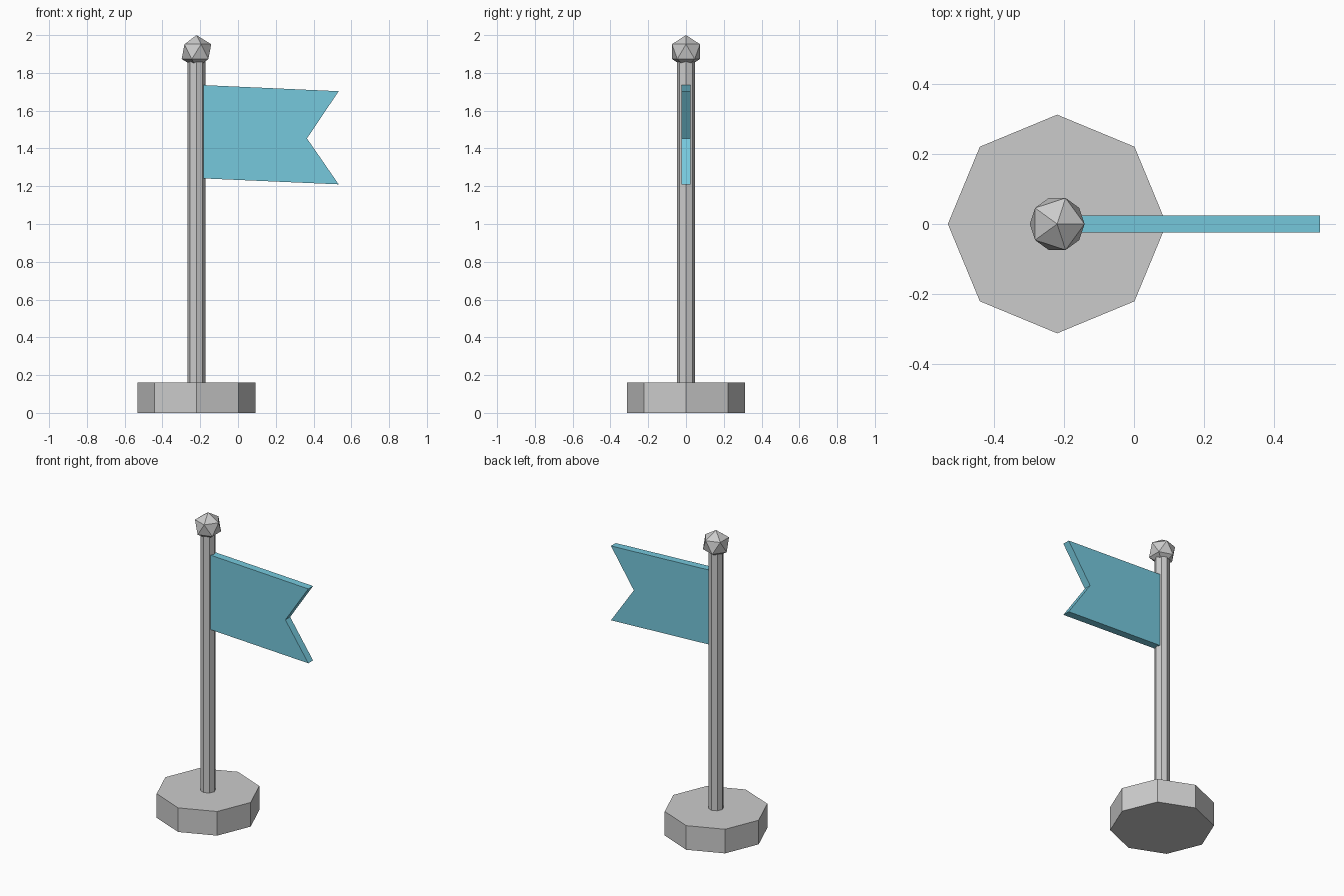
import bpy, bmesh

if "Cube" in bpy.data.objects:
    bpy.data.objects.remove(bpy.data.objects["Cube"])

POLE_X = -0.22


def octagon(name, radius, z0, z1):
    """Upright eight-sided prism with corners on the x and y axes."""
    bpy.ops.mesh.primitive_cylinder_add(vertices=8, radius=radius, depth=z1 - z0,
                                        location=(POLE_X, 0, (z0 + z1) / 2))
    bpy.context.object.name = name


# Base and pole
octagon("base", 0.313, 0.0, 0.16)
octagon("pole", 0.047, 0.15, 1.88)

# Faceted ball on top of the pole
R = 0.0875
bpy.ops.mesh.primitive_ico_sphere_add(subdivisions=1, radius=R, location=(POLE_X, 0, 2 - R))
bpy.context.object.name = "finial"

# Swallow-tailed flag, its inner edge sunk into the pole
outline = [(-0.2, 1.242), (0.533, 1.21), (0.365, 1.453), (0.533, 1.703), (-0.2, 1.736)]
T = 0.025
bm = bmesh.new()
face = bm.faces.new([bm.verts.new((x, -T, z)) for x, z in outline])
ext = bmesh.ops.extrude_face_region(bm, geom=[face], use_keep_orig=True)
moved = [v for v in ext["geom"] if isinstance(v, bmesh.types.BMVert)]
bmesh.ops.translate(bm, verts=moved, vec=(0, 2 * T, 0))
bmesh.ops.recalc_face_normals(bm, faces=bm.faces)
mesh = bpy.data.meshes.new("flag")
bm.to_mesh(mesh)
bm.free()
flag = bpy.data.objects.new("flag", mesh)
bpy.context.collection.objects.link(flag)

# Blue cloth
blue = bpy.data.materials.new("blue_cloth")
blue.diffuse_color = (0.18, 0.58, 0.72, 1)
blue.use_nodes = True
blue.node_tree.nodes["Principled BSDF"].inputs["Base Color"].default_value = blue.diffuse_color
mesh.materials.append(blue)
